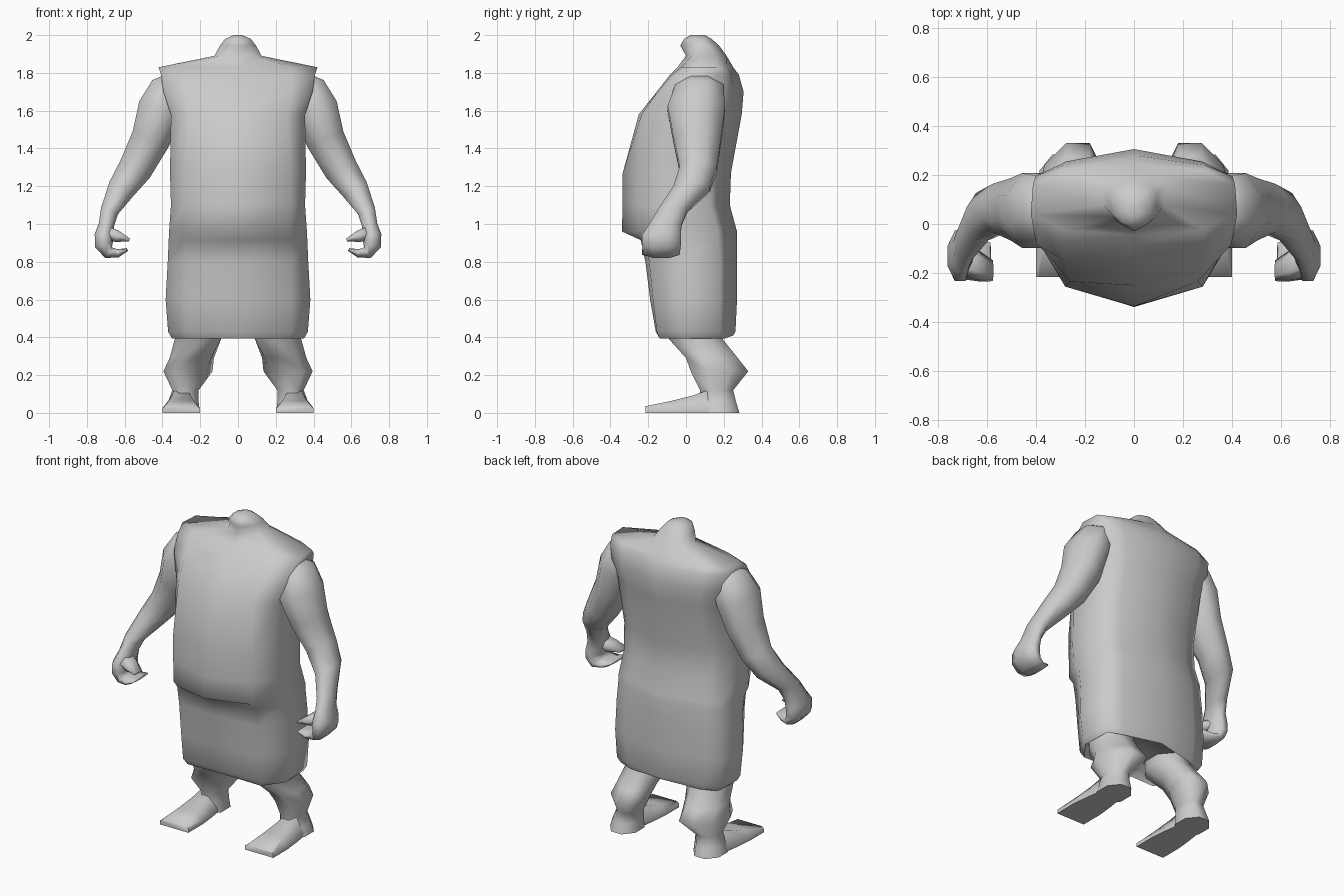
import bpy, bmesh, math
from mathutils import Vector

clay = bpy.data.materials.new("light_grey")
clay.diffuse_color = (0.6, 0.6, 0.6, 1)


def loft(name, rings, angle=100):
    """Skin a list of equal-length point rings and close both ends."""
    bm = bmesh.new()
    loops = [[bm.verts.new(p) for p in r] for r in rings]
    n = len(loops[0])
    for a, b in zip(loops, loops[1:]):
        for i in range(n):
            j = (i + 1) % n
            bm.faces.new((a[i], a[j], b[j], b[i]))
    bm.faces.new(loops[0][::-1])
    bm.faces.new(loops[-1])
    bmesh.ops.recalc_face_normals(bm, faces=bm.faces[:])
    me = bpy.data.meshes.new(name)
    bm.to_mesh(me)
    bm.free()
    me.materials.append(clay)
    ob = bpy.data.objects.new(name, me)
    bpy.context.collection.objects.link(ob)
    bpy.ops.object.select_all(action='DESELECT')
    ob.select_set(True)
    bpy.context.view_layer.objects.active = ob
    bpy.ops.object.shade_smooth_by_angle(angle=math.radians(angle))
    return ob


def limb(name, path, side, n=8):
    """Tube along path entries (x, y, z, thickness radius, depth radius)."""
    pts = [Vector(p[:3]) for p in path]
    rings = []
    for i, p in enumerate(path):
        t = (pts[min(i + 1, len(pts) - 1)] - pts[max(i - 1, 0)])
        t.y = 0  # rings stay square to the front plane
        t.normalize()
        nrm = Vector((-t.z, 0, t.x))
        ring = []
        for k in range(n):
            a = 2 * math.pi * (k + 0.5) / n
            q = pts[i] + nrm * p[3] * 1.06 * math.cos(a)
            q.y += p[4] * 1.06 * math.sin(a)
            ring.append((q.x * side, q.y, q.z))
        rings.append(ring)
    return loft(name, rings)


# Tunic and neck: z, front y, front corner x, front corner y,
# half width, side front y, side back y, back y
body = [
    (0.44, -0.10, 0.24, -0.10, 0.33, -0.01, 0.17, 0.22),
    (0.395, -0.135, 0.26, -0.14, 0.35, -0.02, 0.17, 0.25),
    (0.43, -0.16, 0.28, -0.155, 0.37, -0.02, 0.18, 0.262),
    (0.60, -0.19, 0.28, -0.175, 0.383, -0.03, 0.18, 0.27),
    (0.80, -0.215, 0.28, -0.195, 0.372, -0.04, 0.18, 0.27),
    (0.915, -0.24, 0.28, -0.215, 0.367, -0.06, 0.17, 0.27),
    (0.96, -0.338, 0.28, -0.25, 0.365, -0.11, 0.17, 0.27),
    (1.10, -0.337, 0.28, -0.255, 0.355, -0.13, 0.13, 0.232),
    (1.27, -0.335, 0.28, -0.255, 0.36, -0.12, 0.12, 0.238),
    (1.58, -0.25, 0.26, -0.235, 0.355, -0.12, 0.19, 0.295),
    (1.70, -0.155, 0.28, -0.15, 0.395, -0.085, 0.20, 0.305),
    (1.79, -0.085, 0.28, -0.075, 0.408, -0.025, 0.195, 0.28),
    (1.83, -0.045, 0.28, -0.025, 0.42, 0.04, 0.16, 0.25),
    (1.89, 0.0, 0.09, 0.03, 0.125, 0.077, 0.16, 0.215),
    (1.945, -0.03, 0.055, 0.0, 0.095, 0.045, 0.12, 0.175),
    (1.98, -0.01, 0.045, 0.005, 0.068, 0.04, 0.10, 0.135),
    (2.00, 0.025, 0.015, 0.035, 0.022, 0.05, 0.08, 0.10),
]
rings = []
for z, yf, cx, cy, w, s1, s2, yb in body:
    half = [(cx, cy), (w, s1), (w * 0.98, s2), (w * 0.7, yb - 0.11 * (yb - yf))]
    hem = 0.015 if z == 0.395 else 0  # hem rises slightly at the back
    ring = [(0, yf, z)] + [(x, y, z) for x, y in half] + [(0, yb, z + hem)]
    ring += [(-x, y, z) for x, y in reversed(half)]
    rings.append(ring)
loft("tunic_and_neck", rings)

# Arm running into the palm, which curls round into the fingers
arm = [
    (0.335, 0.07, 1.77, 0.05, 0.09),
    (0.365, 0.07, 1.72, 0.10, 0.13),
    (0.41, 0.055, 1.61, 0.122, 0.155),
    (0.462, 0.06, 1.45, 0.106, 0.13),
    (0.545, 0.065, 1.29, 0.092, 0.10),
    (0.618, 0.03, 1.185, 0.075, 0.098),
    (0.68, -0.07, 1.07, 0.049, 0.08),
    (0.697, -0.11, 0.995, 0.042, 0.088),
    (0.708, -0.13, 0.94, 0.052, 0.105),
    (0.71, -0.13, 0.89, 0.05, 0.105),
    (0.685, -0.13, 0.848, 0.034, 0.098),
    (0.635, -0.145, 0.845, 0.022, 0.09),
    (0.585, -0.155, 0.865, 0.008, 0.08),
]
thumb = [
    (0.70, -0.14, 0.955, 0.038, 0.07),
    (0.64, -0.165, 0.935, 0.034, 0.06),
    (0.575, -0.19, 0.915, 0.009, 0.04),
]
# Legs: z, inner x, outer x, front y, back y, inward skew of the back
leg = [
    (0.55, 0.10, 0.33, -0.11, 0.16, 0),
    (0.39, 0.09, 0.335, -0.09, 0.195, 0),
    (0.29, 0.135, 0.355, 0.0, 0.275, 0.02),
    (0.22, 0.15, 0.38, 0.025, 0.33, 0.04),
    (0.12, 0.208, 0.348, 0.075, 0.25, 0),
    (0.06, 0.208, 0.37, 0.07, 0.265, 0),
    (0.0, 0.205, 0.385, 0.06, 0.283, 0),
]
# Feet: y, half width at top, half width at sole, top z
foot = [
    (-0.215, 0.085, 0.10, 0.035),
    (-0.07, 0.065, 0.10, 0.065),
    (0.03, 0.05, 0.09, 0.09),
    (0.10, 0.04, 0.08, 0.115),
    (0.19, 0.03, 0.07, 0.11),
]

for side, label in ((1, "left"), (-1, "right")):
    limb(label + "_arm_and_hand", arm, side)
    limb(label + "_thumb", thumb, side, 6)

    rings = []
    for z, x0, x1, y0, y1, skew in leg:
        ring = []
        for k in range(8):
            a = math.pi * (k + 0.5) / 4
            x = (x0 + x1) / 2 + 0.54 * (x1 - x0) * math.cos(a) - skew * math.sin(a)
            ring.append((side * x, (y0 + y1) / 2 + 0.54 * (y1 - y0) * math.sin(a), z))
        rings.append(ring)
    loft(label + "_leg", rings, 80)

    rings = []
    for y, wt, wb, h in foot:
        lip = min(0.025, h * 0.7)
        prof = [(-wb, 0), (wb, 0), (wb, lip), (wt, h), (-wt, h), (-wb, lip)]
        rings.append([(side * (0.30 + x), y, z) for x, z in prof])
    loft(label + "_foot", rings, 80)
